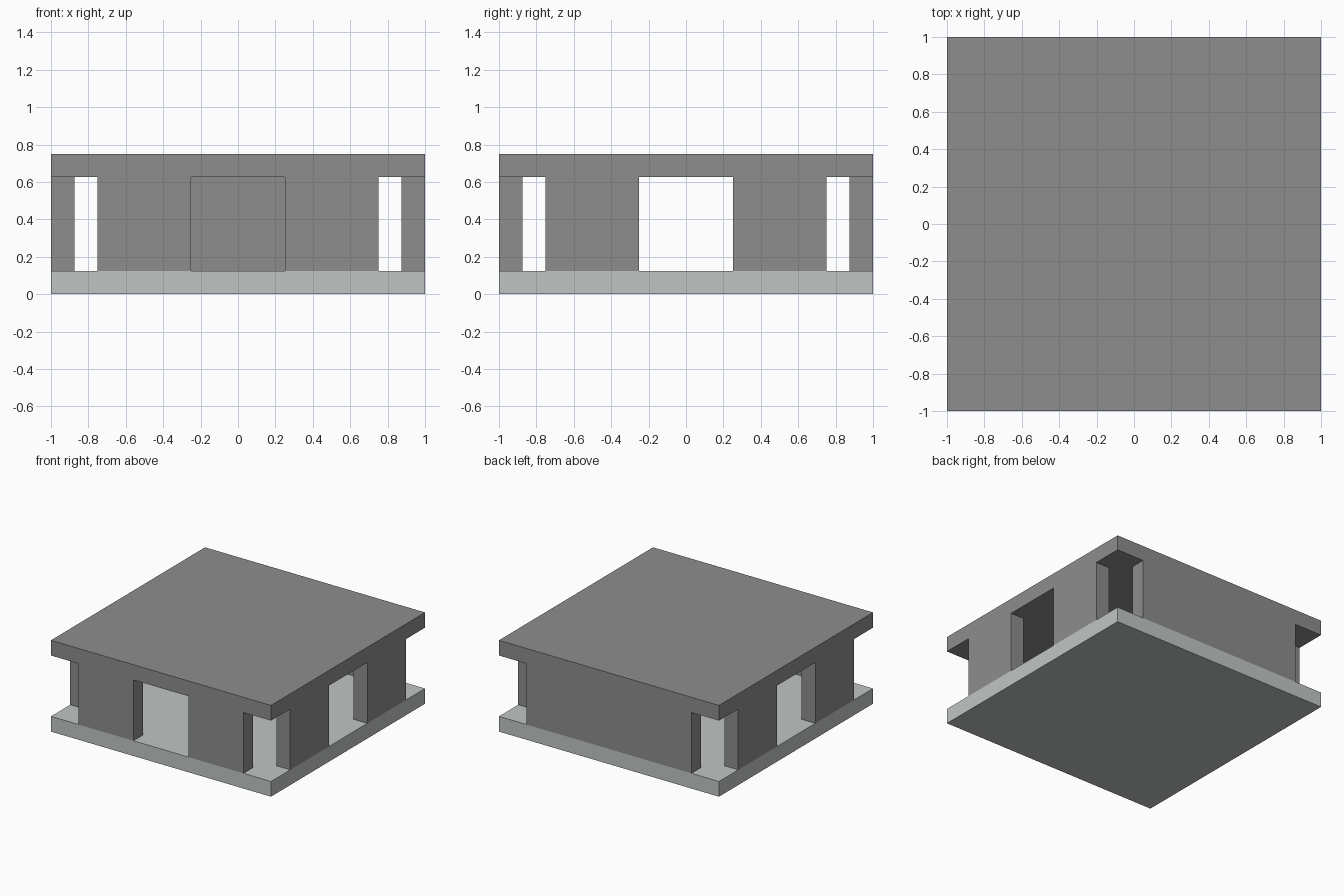
import bpy
import bmesh
from mathutils import Vector

if "Cube" in bpy.data.objects:
    bpy.data.objects.remove(bpy.data.objects["Cube"], do_unlink=True)


def make_material(name, colour):
    mat = bpy.data.materials.new(name)
    mat.use_nodes = True
    mat.diffuse_color = colour
    bsdf = next(n for n in mat.node_tree.nodes if n.type == "BSDF_PRINCIPLED")
    bsdf.inputs["Base Color"].default_value = colour
    bsdf.inputs["Roughness"].default_value = 0.8
    return mat


def make_box(name, low, high, mat):
    """Axis-aligned box between two opposite corners."""
    low, high = Vector(low), Vector(high)
    bm = bmesh.new()
    bmesh.ops.create_cube(bm, size=1)
    bmesh.ops.scale(bm, vec=high - low, verts=bm.verts)
    bmesh.ops.translate(bm, vec=(low + high) / 2, verts=bm.verts)
    mesh = bpy.data.meshes.new(name)
    bm.to_mesh(mesh)
    bm.free()
    mesh.materials.append(mat)
    obj = bpy.data.objects.new(name, mesh)
    bpy.context.collection.objects.link(obj)
    return obj


stone = make_material("dark grey", (0.27, 0.27, 0.27, 1))
floor = make_material("pale grey", (0.53, 0.565, 0.55, 1))

HALF = 1.0          # half width of the slabs
SLAB = 0.125        # slab and wall thickness
WALL_END = 0.75     # walls stop short of the corners
DOOR = 0.25         # half width of a doorway
ROOF = 0.625        # underside of the roof
INNER = HALF - SLAB

# Floor and roof slabs
make_box("floor_slab", (-HALF, -HALF, 0), (HALF, HALF, SLAB), floor)
make_box("roof_slab", (-HALF, -HALF, ROOF), (HALF, HALF, ROOF + SLAB), stone)

# Solid back wall
make_box("back_wall", (-WALL_END, INNER, SLAB), (WALL_END, HALF, ROOF), stone)

# Front wall pieces either side of the doorway
for side, a, b in (("right", -WALL_END, -DOOR), ("left", DOOR, WALL_END)):
    make_box("front_wall_" + side, (a, -HALF, SLAB), (b, -INNER, ROOF), stone)

# Side walls, each with a central doorway
for side, x0, x1 in (("right", -HALF, -INNER), ("left", INNER, HALF)):
    for end, a, b in (("front", -WALL_END, -DOOR), ("back", DOOR, WALL_END)):
        make_box(f"{side}_wall_{end}", (x0, a, SLAB), (x1, b, ROOF), stone)
